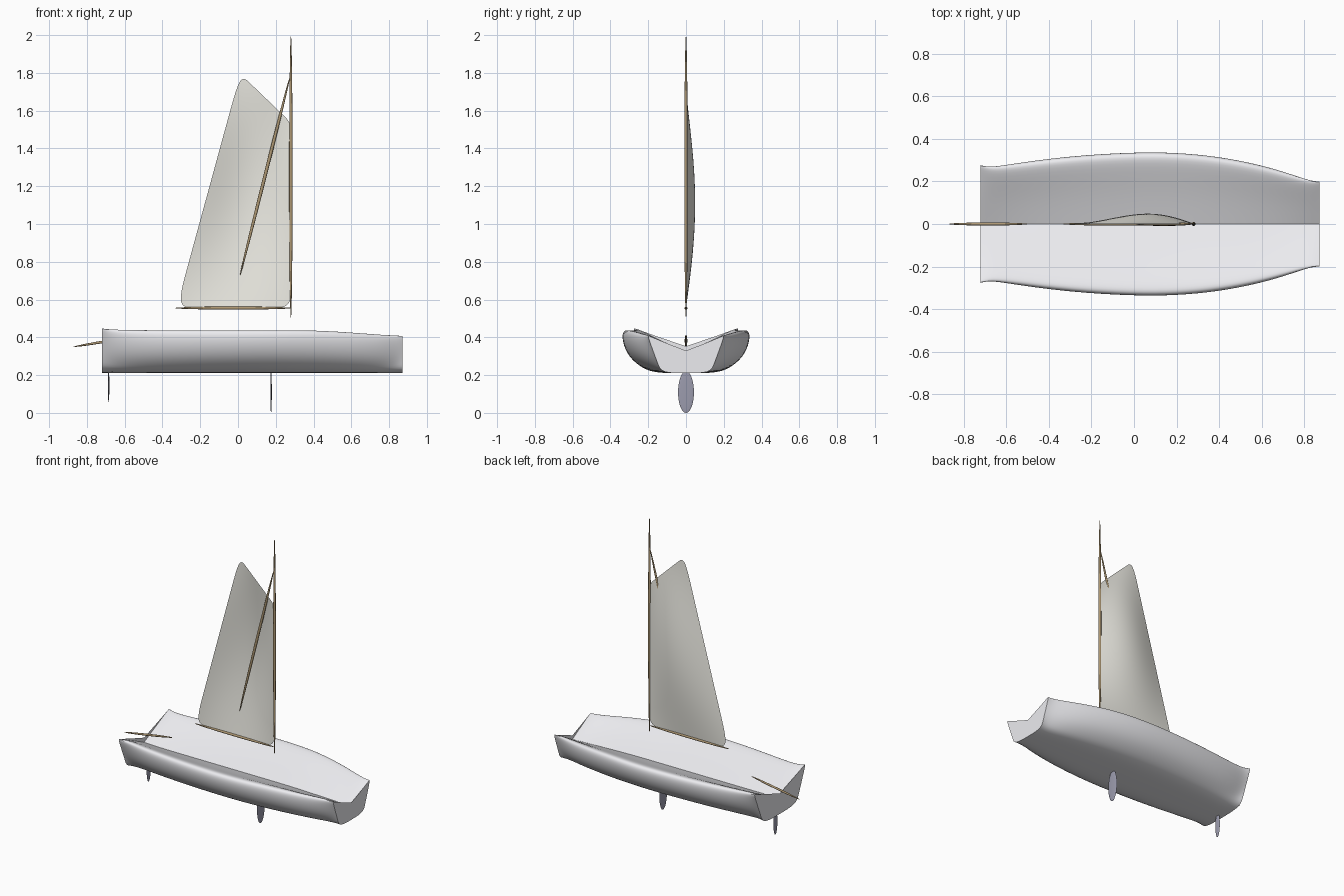
import bpy, bmesh
from math import sin, pi, radians
from mathutils import Vector

if "Cube" in bpy.data.objects:
    bpy.data.objects.remove(bpy.data.objects["Cube"])


def material(name, rgb):
    m = bpy.data.materials.new(name)
    m.diffuse_color = (*rgb, 1)
    m.use_nodes = True
    m.node_tree.nodes["Principled BSDF"].inputs["Base Color"].default_value = m.diffuse_color
    return m


WOOD = material("wood", (0.42, 0.31, 0.17))
CLOTH = material("cloth", (0.84, 0.83, 0.77))
PAINT = material("paint", (0.84, 0.84, 0.87))
FIN = material("fin", (0.33, 0.33, 0.42))


def finish(bm, name, mat, levels):
    me = bpy.data.meshes.new(name)
    bm.to_mesh(me)
    bm.free()
    ob = bpy.data.objects.new(name, me)
    bpy.context.collection.objects.link(ob)
    me.materials.append(mat)
    bpy.ops.object.select_all(action='DESELECT')
    ob.select_set(True)
    bpy.context.view_layer.objects.active = ob
    if levels:
        mod = ob.modifiers.new("smooth", 'SUBSURF')
        mod.levels = mod.render_levels = levels
        bpy.ops.object.modifier_apply(modifier=mod.name)
    bpy.ops.object.shade_smooth_by_angle(angle=radians(35))
    return ob


def ellipsoid(name, centre, radii, mat, direction=(0, 0, 1)):
    bm = bmesh.new()
    bmesh.ops.create_uvsphere(bm, u_segments=16, v_segments=16, radius=1)
    bmesh.ops.scale(bm, vec=radii, verts=bm.verts)
    ob = finish(bm, name, mat, 0)
    ob.rotation_euler = Vector(direction).to_track_quat('Z', 'Y').to_euler()
    ob.location = centre


def spar(name, a, b, r):
    a, b = Vector((a[0], 0, a[1])), Vector((b[0], 0, b[1]))
    ellipsoid(name, (a + b) / 2, (r, r, (b - a).length / 2), WOOD, b - a)


# Hull: half sections (fraction of half width, fraction of height), end and middle
END = [(0, .46), (.45, .71), (.85, .93), (.98, 1), (1, .98), (.92, .75),
       (.83, .5), (.74, .25), (.65, 0), (0, 0)]
MID = [(0, .46), (.45, .71), (.83, .97), (.96, 1.01), (1.01, .9), (.985, .63),
       (.88, .34), (.69, .12), (.49, 0), (0, 0)]
# Stations: x, half width, top height, roundness
STATIONS = [(-.72, .28, .45, 0), (-.675, .267, .445, .45), (-.55, .287, .44, .9),
            (-.3, .32, .44, 1), (0, .338, .44, 1), (.2, .336, .44, 1),
            (.4, .317, .44, 1), (.6, .277, .428, 1), (.74, .234, .417, .85),
            (.83, .204, .413, .4), (.87, .202, .41, 0)]
bm = bmesh.new()
crease = bm.edges.layers.float.new("crease_edge")
rings = []
for x, w, top, t in STATIONS:
    half = [(w * (e[0] * (1 - t) + m[0] * t),
             .21 + (top - .21) * (e[1] * (1 - t) + m[1] * t)) for e, m in zip(END, MID)]
    ring = half + [(-y, z) for y, z in half[-2:0:-1]]
    rings.append([bm.verts.new((x, y, z)) for y, z in ring])
n = len(rings[0])
for a, b in zip(rings, rings[1:]):
    for i in range(n):
        j = (i + 1) % n
        bm.faces.new((a[i], a[j], b[j], b[i]))
    bm.edges.get((a[0], b[0]))[crease] = 1
for r in (rings[0], rings[-1]):
    bm.faces.new(r)
    for i in range(n):
        bm.edges.get((r[i], r[(i + 1) % n]))[crease] = 1
bmesh.ops.recalc_face_normals(bm, faces=bm.faces)
finish(bm, "hull", PAINT, 2)

# Sail: bulging sheet between four corners, rounded by subdivision
foot_l, foot_r = Vector((-.327, 0, .555)), Vector((.285, 0, .555))
head_l, head_r = Vector((.012, 0, 1.795)), Vector((.288, 0, 1.53))
bm = bmesh.new()
N = 6
grid = []
for i in range(N + 1):
    v = i / N
    left, right = foot_l.lerp(head_l, v), foot_r.lerp(head_r, v)
    row = []
    for k in range(N + 1):
        u = k / N
        p = left.lerp(right, u)
        p.y = .053 * sin(pi * u) * sin(pi * v)
        row.append(bm.verts.new(p))
    grid.append(row)
for a, b in zip(grid, grid[1:]):
    for k in range(N):
        bm.faces.new((a[k], a[k + 1], b[k + 1], b[k]))
finish(bm, "sail", CLOTH, 3)

# Tapered spars
spar("mast", (.28, .5), (.28, 2.0), .009)
spar("boom", (-.335, .555), (.285, .555), .008)
spar("gaff", (.01, .725), (.275, 1.78), .009)
spar("tiller", (-.87, .35), (-.5, .412), .007)

# Thin fins under the hull
ellipsoid("keel", (.175, 0, .11), (.004, .042, .11), FIN)
ellipsoid("rudder", (-.685, 0, .145), (.004, .022, .088), FIN)
